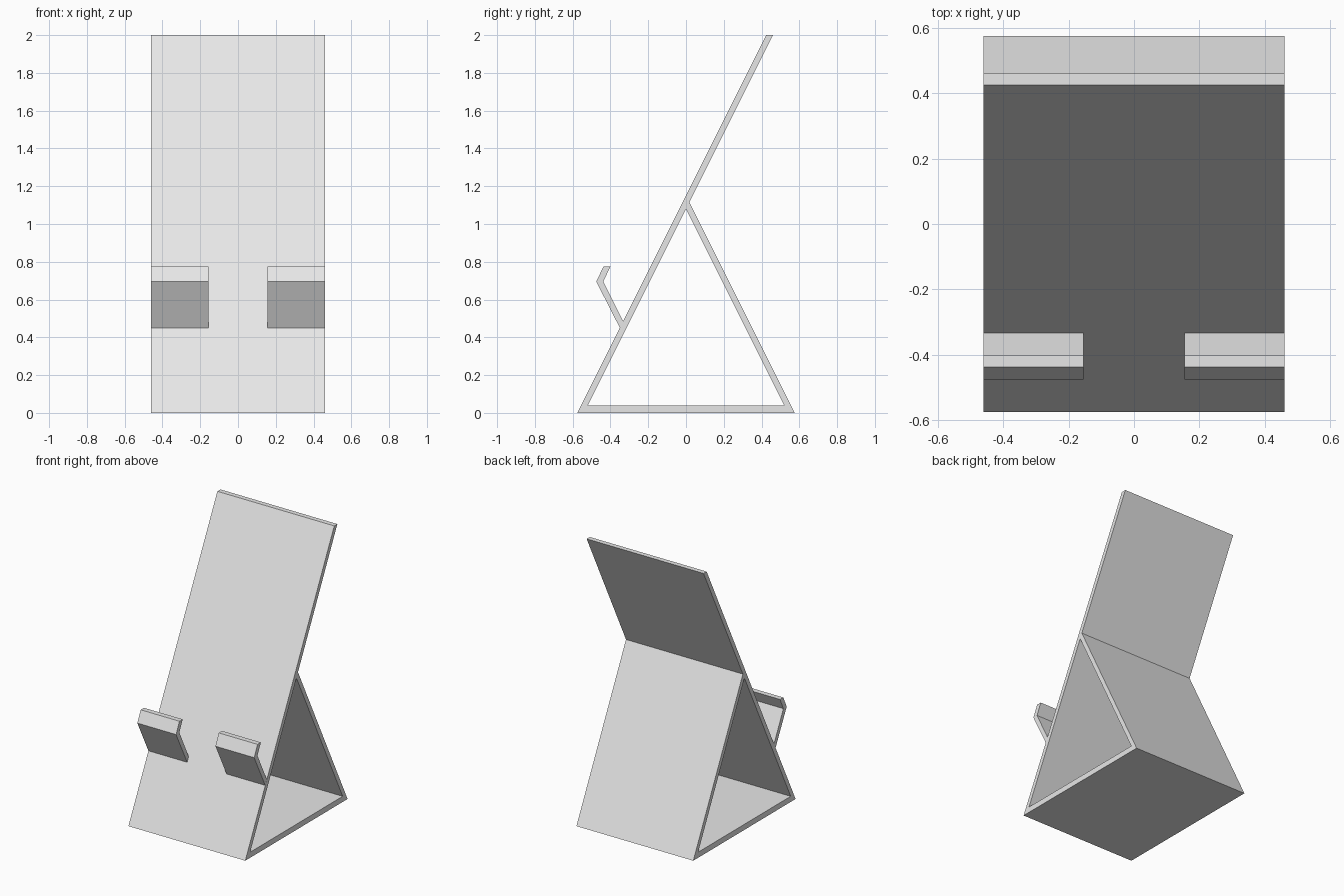
import bpy

if "Cube" in bpy.data.objects:
    bpy.data.objects.remove(bpy.data.objects["Cube"], do_unlink=True)

# Single plain grey
grey = bpy.data.materials.new("light_grey")
grey.use_nodes = True
colour = (0.8, 0.8, 0.8, 1)
grey.diffuse_color = colour
grey.node_tree.nodes["Principled BSDF"].inputs["Base Color"].default_value = colour


def sheet(name, points, faces, x, width):
    """Side profile (y, z) thickened evenly along x about the given centre."""
    mesh = bpy.data.meshes.new(name)
    mesh.from_pydata([(0, y, z) for y, z in points], [], faces)
    mesh.materials.append(grey)
    obj = bpy.data.objects.new(name, mesh)
    bpy.context.collection.objects.link(obj)
    obj.location.x = x
    solid = obj.modifiers.new("width", "SOLIDIFY")
    solid.thickness = width
    solid.offset = 0
    return obj


# Frame: base, rear leg and leaning back panel share their corner points
half, wall, top = 0.575, 0.035, 2.0
floor = 0.04
inner = half - wall - floor / 2
frame = [
    (-half, 0), (half, 0), (inner, floor), (-inner, floor),
    (0, 2 * (half - wall)),                  # inner apex
    (wall / 2, 2 * half - wall),             # outer apex
    (top / 2 - half + wall, top), (top / 2 - half, top),
]
base, leg, panel = (0, 1, 2, 3), (1, 5, 4, 2), (0, 3, 4, 5, 6, 7)
sheet("stand_frame", frame, [base, leg, panel], 0, 0.92)

# Two bent hooks on the front of the panel
hook = [(-0.35, 0.45), (-0.333, 0.485), (-0.438, 0.695),
        (-0.40, 0.775), (-0.437, 0.775), (-0.475, 0.695)]
for side, name in ((1, "left_hook"), (-1, "right_hook")):
    sheet(name, hook, [(0, 1, 2, 5), (2, 3, 4, 5)], side * 0.3075, 0.305)
